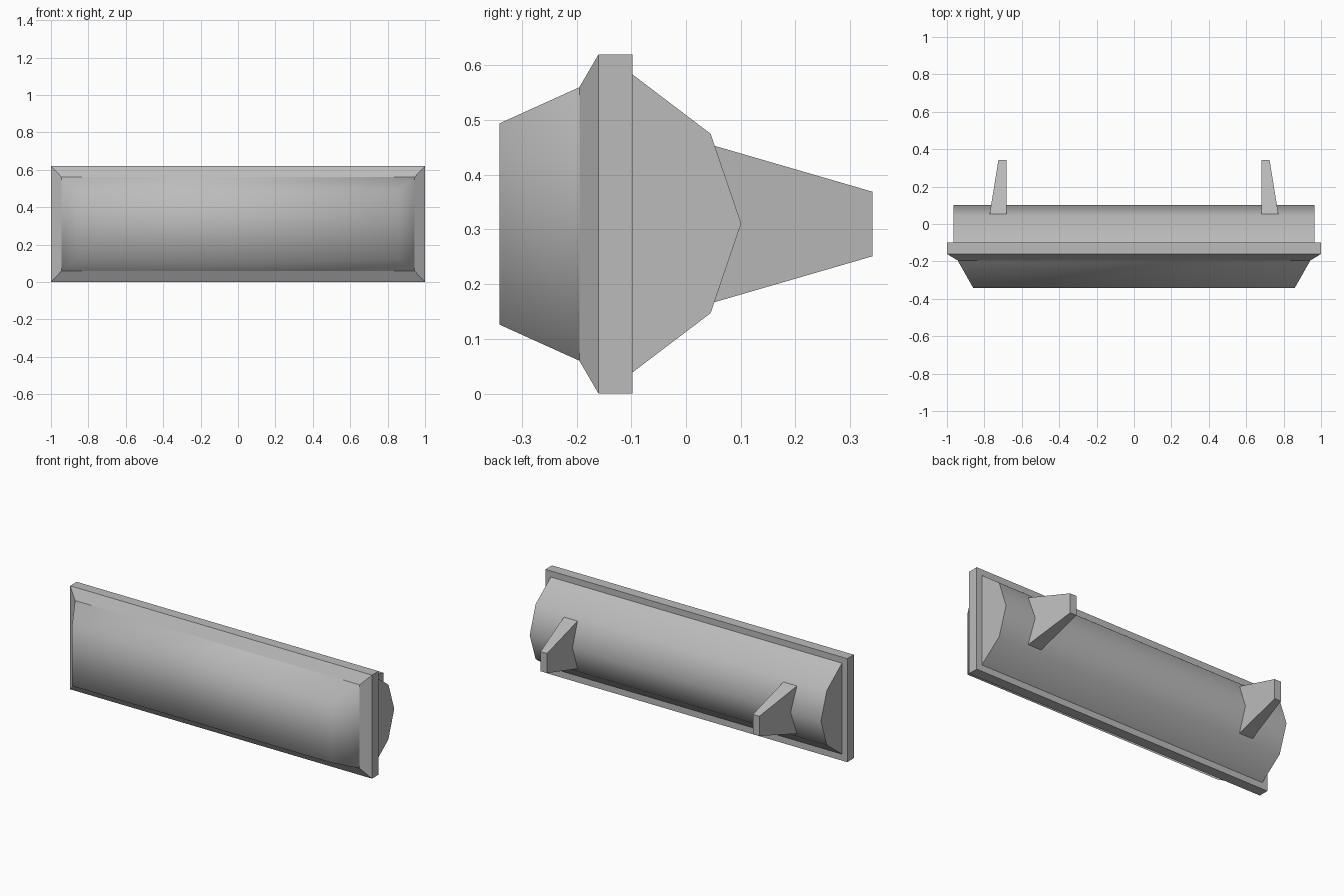
import bpy
import math

cube = bpy.data.objects.get("Cube")
if cube:
    bpy.data.objects.remove(cube, do_unlink=True)

# One plain grey for every part
grey = bpy.data.materials.new("mid_grey")
grey.use_nodes = True
colour = (0.5, 0.5, 0.5, 1)
grey.diffuse_color = colour
grey.node_tree.nodes["Principled BSDF"].inputs["Base Color"].default_value = colour

MID_Z = 0.31


def loft(name, rings, cap_start=True, smooth=None):
    """Skin a list of matching closed rings and cap the ends."""
    n = len(rings[0])
    verts = [p for ring in rings for p in ring]
    faces = []
    for r in range(len(rings) - 1):
        a, b = r * n, (r + 1) * n
        for i in range(n):
            j = (i + 1) % n
            faces.append((a + i, a + j, b + j, b + i))
    if cap_start:
        faces.append(tuple(reversed(range(n))))
    last = (len(rings) - 1) * n
    faces.append(tuple(range(last, last + n)))
    mesh = bpy.data.meshes.new(name)
    mesh.from_pydata(verts, [], faces)
    mesh.materials.append(grey)
    obj = bpy.data.objects.new(name, mesh)
    bpy.context.collection.objects.link(obj)
    if smooth:
        bpy.ops.object.select_all(action="DESELECT")
        obj.select_set(True)
        bpy.context.view_layer.objects.active = obj
        bpy.ops.object.shade_smooth_by_angle(angle=math.radians(smooth))
    return obj


def rect(y, x0, x1, half_height):
    """Rectangle facing the front, wound so lofts towards -y face outwards."""
    lo, hi = MID_Z - half_height, MID_Z + half_height
    return [(x0, y, lo), (x1, y, lo), (x1, y, hi), (x0, y, hi)]


# Rectangular frame with a chamfered front edge
loft("frame", [rect(-0.098, -1, 1, 0.31),
               rect(-0.16, -1, 1, 0.31),
               rect(-0.195, -0.943, 0.943, 0.25)])

# Softly shaded raised front panel
loft("front_panel", [rect(-0.195, -0.943, 0.943, 0.25),
                     rect(-0.341, -0.86, 0.86, 0.184)],
     cap_start=False, smooth=100)

# Faceted rear housing, rounded in shading with flat ends
profile = [(-0.1, 0.037), (0.045, 0.147), (0.101, 0.311),
           (0.045, 0.475), (-0.1, 0.585)]
loft("rear_housing", [[(x, y, z) for y, z in profile] for x in (-0.965, 0.965)],
     smooth=45)

# Pair of tapered mounting brackets, straight on the inner side
for side, sign in (("left", 1), ("right", -1)):
    rings = []
    for y, outer, half in ((0.341, 0.725, 0.059), (0.052, 0.772, 0.143)):
        x0, x1 = sorted((sign * 0.682, sign * outer))
        rings.append(rect(y, x0, x1, half))
    loft(side + "_bracket", rings)
